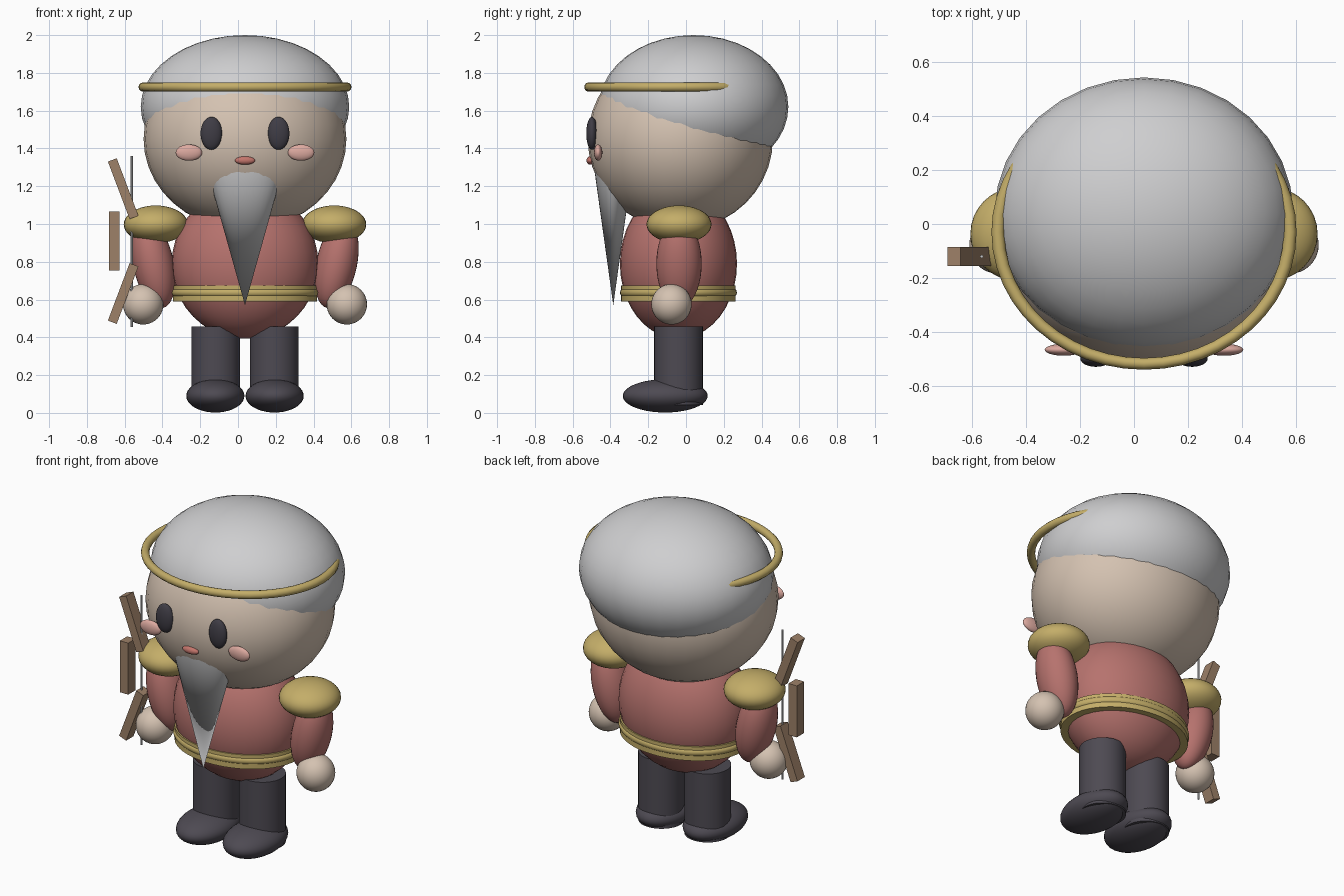
import bpy
from math import radians
from mathutils import Matrix

cube = bpy.data.objects.get("Cube")
if cube:
    bpy.data.objects.remove(cube, do_unlink=True)


def material(name, color):
    m = bpy.data.materials.new(name)
    m.use_nodes = True
    m.diffuse_color = (*color, 1)
    bsdf = next(n for n in m.node_tree.nodes if n.type == "BSDF_PRINCIPLED")
    bsdf.inputs["Base Color"].default_value = (*color, 1)
    return m


SKIN = material("skin", (0.66, 0.54, 0.44))
GREY = material("silver hair", (0.62, 0.62, 0.63))
RED = material("red cloth", (0.47, 0.17, 0.155))
GOLD = material("gold", (0.55, 0.42, 0.14))
DARK = material("dark boots", (0.075, 0.068, 0.085))
BLACK = material("eye black", (0.05, 0.046, 0.06))
PINK = material("cheek pink", (0.72, 0.40, 0.35))
LIPS = material("lip red", (0.55, 0.18, 0.15))
WOOD = material("brown wood", (0.34, 0.22, 0.14))

MID = 0.037  # x of the figure's plane of symmetry


def finish(name, mat, loc, scale, tilt=0, smooth=True):
    """Name, colour and place the active primitive; tilt is about y."""
    ob = bpy.context.object
    ob.name = ob.data.name = name
    ob.data.materials.append(mat)
    ob.data.transform(Matrix.Diagonal((*scale, 1)))
    ob.location = loc
    ob.rotation_euler.y = radians(tilt)
    if smooth:
        bpy.ops.object.shade_smooth_by_angle(angle=radians(40))
    return ob


def ball(name, mat, loc, radii, tilt=0):
    bpy.ops.mesh.primitive_uv_sphere_add(segments=32, ring_count=20, radius=1)
    return finish(name, mat, loc, radii, tilt)


def tube(name, mat, loc, radii, height, sides=32):
    bpy.ops.mesh.primitive_cylinder_add(vertices=sides, radius=1, depth=1)
    return finish(name, mat, loc, (*radii, height))


def ring(name, mat, loc, rx, ry, thickness):
    bpy.ops.mesh.primitive_torus_add(major_radius=1, minor_radius=thickness / rx,
                                     major_segments=48, minor_segments=12)
    return finish(name, mat, loc, (rx, ry, rx))


def box(name, mat, loc, size, tilt=0):
    bpy.ops.mesh.primitive_cube_add(size=1)
    return finish(name, mat, loc, size, tilt, smooth=False)


# Head, hair and circlet
ball("head", SKIN, (MID, -0.03, 1.45), (0.537, 0.49, 0.48))
ball("hair", GREY, (MID, 0.04, 1.62), (0.552, 0.502, 0.38))
ring("circlet", GOLD, (MID, -0.03, 1.725), 0.54, 0.487, 0.024)
ball("mouth", LIPS, (MID, -0.507, 1.336), (0.053, 0.02, 0.022))

# Pointed beard
bpy.ops.mesh.primitive_cone_add(vertices=32, radius1=1, radius2=0, depth=1)
beard = finish("beard", GREY, (MID, -0.385, 0.935), (0.205, 0.102, 0.73), tilt=180)
bpy.ops.object.shade_smooth()

# Coat and belt
ball("coat", RED, (MID, -0.04, 0.79), (0.388, 0.31, 0.397))
tube("belt", GOLD, (MID, -0.04, 0.632), (0.38, 0.303), 0.085, 48)
ring("belt_ridge", GOLD, (MID, -0.04, 0.637), 0.367, 0.292, 0.022)

# Paired parts
for side, s in (("left", 1), ("right", -1)):
    def at(x, y, z):
        return (MID + s * x, y, z)

    ball(side + "_eye", BLACK, at(0.178, -0.498, 1.48), (0.057, 0.03, 0.087))
    ball(side + "_cheek", PINK, at(0.297, -0.465, 1.378), (0.07, 0.022, 0.043))
    ball(side + "_epaulette", GOLD, at(0.472, -0.037, 0.998), (0.17, 0.172, 0.1))
    ball(side + "_arm", RED, at(0.485, -0.037, 0.79), (0.108, 0.12, 0.24), 12 * s)
    ball(side + "_hand", SKIN, at(0.539, -0.077, 0.575), (0.107, 0.107, 0.107))
    tube(side + "_leg", DARK, at(0.155, -0.04, 0.25), (0.129, 0.129), 0.415)
    ball(side + "_boot", DARK, at(0.157, -0.11, 0.09), (0.154, 0.225, 0.088))

# Bow: grip, two angled limbs and a string
box("bow_grip", WOOD, (-0.656, -0.12, 0.91), (0.056, 0.07, 0.312))
for name, z, tilt in (("bow_upper_limb", 1.187, -20.7), ("bow_lower_limb", 0.632, 20.7)):
    box(name, WOOD, (-0.608, -0.12, z), (0.05, 0.07, 0.325), tilt)
tube("bow_string", GREY, (-0.563, -0.12, 0.907), (0.006, 0.006), 0.905, 8)
